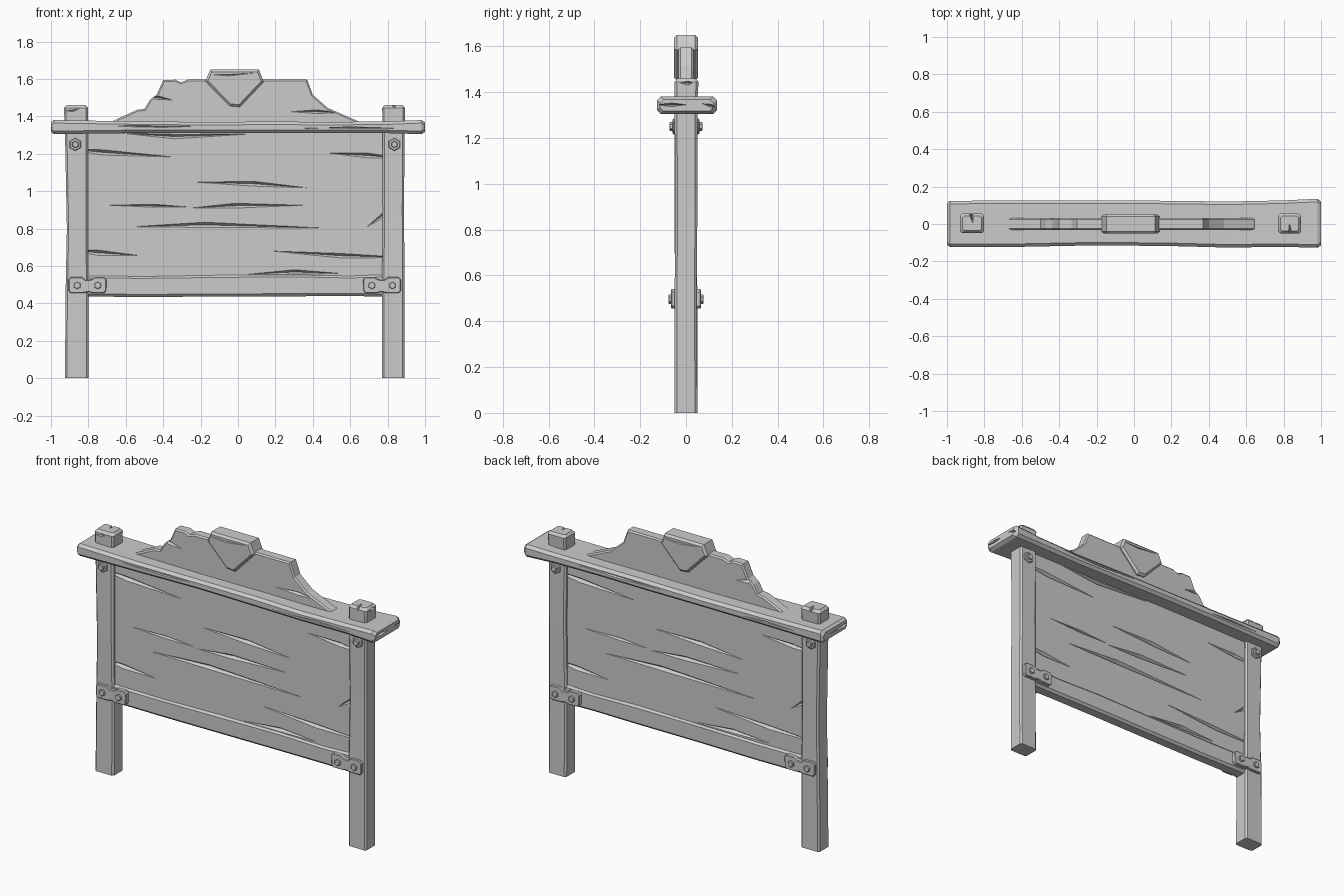
import bpy, bmesh
from mathutils import Vector as V

CX = -0.017  # centre of the two-fold symmetry of front and back details


def finish(name, bm):
    bmesh.ops.recalc_face_normals(bm, faces=bm.faces)
    me = bpy.data.meshes.new(name)
    bm.to_mesh(me)
    bm.free()
    ob = bpy.data.objects.new(name, me)
    bpy.context.collection.objects.link(ob)
    return ob


def loft(name, axis, stations, c):
    """Chamfered timber through stations (t, a0, a1, b0, b1)."""
    bm = bmesh.new()
    rings = []
    for t, a0, a1, b0, b1 in stations:
        pts = [(a0 + c, b0), (a1 - c, b0), (a1, b0 + c), (a1, b1 - c),
               (a1 - c, b1), (a0 + c, b1), (a0, b1 - c), (a0, b0 + c)]
        rings.append([bm.verts.new((t, a, b) if axis == 'x' else (a, b, t)) for a, b in pts])
    for r, s in zip(rings, rings[1:]):
        for i in range(8):
            j = (i + 1) % 8
            bm.faces.new((r[i], r[j], s[j], s[i]))
    bm.faces.new(rings[0])
    bm.faces.new(rings[-1])
    return finish(name, bm)


def plate(name, pts, y0, y1, bevel):
    """Extrude an x,z outline along y and chamfer the rim of both faces."""
    bm = bmesh.new()
    f = bm.faces.new([bm.verts.new((x, y0, z)) for x, z in pts])
    ext = bmesh.ops.extrude_face_region(bm, geom=[f])
    bmesh.ops.translate(bm, vec=(0, y1 - y0, 0),
                        verts=[g for g in ext['geom'] if isinstance(g, bmesh.types.BMVert)])
    if bevel:
        rim = [e for e in bm.edges if abs(e.verts[0].co.y - e.verts[1].co.y) < 1e-6]
        bmesh.ops.bevel(bm, geom=rim, offset=bevel, segments=1, affect='EDGES')
    return finish(name, bm)


def carve(ob, wedges):
    """Cut tapering splits (start, end, middle, half width, depth) into a part."""
    bm = bmesh.new()
    for a, b, m, w, d in wedges:
        a, b, m, w, d = map(V, (a, b, m, w, d))
        p, q = bm.verts.new(a), bm.verts.new(b)
        ring = [bm.verts.new(m + o) for o in (w, d, -w, -d)]
        part = []
        for i in range(4):
            j = (i + 1) % 4
            part += [bm.faces.new((p, ring[i], ring[j])), bm.faces.new((q, ring[j], ring[i]))]
    cutter = finish("split_cutter", bm)
    cutter.hide_render = True
    mod = ob.modifiers.new("splits", 'BOOLEAN')
    mod.operation, mod.solver, mod.object = 'DIFFERENCE', 'EXACT', cutter
    mod.use_self = True
    dg = bpy.context.evaluated_depsgraph_get()
    me = bpy.data.meshes.new_from_object(ob.evaluated_get(dg))
    ob.modifiers.clear()
    ob.data = me
    bpy.data.objects.remove(cutter)


def both_sides(splits, y, depth):
    """Splits (x0, z0, xm, zm, x1, z1, half height) on the front, turned for the back."""
    out = []
    for s in (-1, 1):
        fx = (lambda x: x) if s < 0 else (lambda x: 2 * CX - x)
        for x0, z0, xm, zm, x1, z1, h in splits:
            out.append(((fx(x0), s * y, z0), (fx(x1), s * y, z1), (fx(xm), s * y, zm),
                        (0, 0, h), (0, -s * depth, 0)))
    return out


# posts
left = loft("left_post", 'z', [
    (0, -.925, -.80, -.05, .05), (.45, -.922, -.80, -.047, .05), (.8, -.915, -.803, -.05, .047),
    (1.31, -.925, -.803, -.05, .048), (1.37, -.928, -.803, -.048, .05),
    (1.445, -.93, -.802, -.048, .055), (1.46, -.917, -.815, -.036, .043)], .01)
right = loft("right_post", 'z', [
    (0, .77, .89, -.05, .05), (.5, .77, .89, -.05, .046), (.9, .774, .888, -.046, .05),
    (1.31, .772, .89, -.05, .05), (1.37, .772, .892, -.05, .05),
    (1.445, .771, .893, -.05, .055), (1.46, .783, .88, -.038, .043)], .01)
carve(left, [((-.88, .06, 1.465), (-.86, 0, 1.465), (-.87, .05, 1.465), (.012, 0, 0), (0, 0, -.05)),
             ((-.94, -.05, 1.43), (-.84, -.05, 1.445), (-.88, -.05, 1.43), (0, 0, .006), (0, .012, 0))])
carve(right, [((.84, -.06, 1.465), (.83, .01, 1.465), (.835, -.045, 1.465), (.01, 0, 0), (0, 0, -.04)),
              ((.895, -.03, 1.44), (.895, .03, 1.44), (.895, .01, 1.44), (0, 0, .01), (-.02, 0, 0))])

# wide cap beam
beam = loft("cap_beam", 'x', [
    (-1, -.112, .112, 1.317, 1.368), (-.985, -.122, .124, 1.305, 1.38),
    (-.6, -.122, .125, 1.31, 1.374), (-.2, -.114, .126, 1.312, 1.37),
    (.2, -.118, .124, 1.31, 1.372), (.5, -.126, .12, 1.31, 1.37),
    (.8, -.122, .126, 1.31, 1.373), (.98, -.127, .135, 1.305, 1.38),
    (1, -.114, .12, 1.317, 1.368)], .016)
carve(beam, [((1, -.14, 1.345), (1, .0, 1.345), (1, -.06, 1.345), (0, 0, .008), (-.025, 0, 0)),
             ((1, .07, 1.35), (1, .14, 1.33), (1, .11, 1.34), (0, 0, .007), (-.02, 0, 0)),
             ((-1, -.14, 1.34), (-1, .06, 1.345), (-1, -.08, 1.34), (0, 0, .008), (.025, 0, 0))]
      + both_sides([(-.75, 1.35, -.4, 1.345, .05, 1.35, .006),
                    (.3, 1.335, .6, 1.34, .9, 1.335, .006)], .121, .01))

# main board
board = loft("main_board", 'x', [(-.83, -.03, .03, .5, 1.33), (.8, -.03, .03, .5, 1.33)], .002)
carve(board, both_sides([
    (-.95, 1.23, -.72, 1.207, -.35, 1.183, .014), (.49, 1.203, .7, 1.19, .88, 1.175, .013),
    (-.22, 1.048, .08, 1.04, .37, 1.018, .013), (-.69, .925, -.45, .922, -.27, .916, .008),
    (-.25, .91, -.02, .922, .35, .925, .013), (-.56, .81, -.18, .82, .46, .803, .014),
    (-.95, .69, -.74, .67, -.53, .656, .014), (.18, .68, .55, .655, .9, .645, .012),
    (.69, .81, .76, .86, .85, .95, .012), (-.62, 1.31, -.34, 1.292, .05, 1.305, .012),
    (.05, .555, .3, .568, .55, .56, .012)], .03, .018))

# bottom rail
rail = loft("bottom_rail", 'x', [
    (-.82, -.042, .042, .437, .55), (-.5, -.04, .041, .434, .548), (-.1, -.042, .04, .437, .553),
    (.3, -.04, .042, .438, .556), (.6, -.041, .04, .439, .55), (.79, -.042, .042, .437, .556)], .014)

# shaped crest
crest = plate("crest_board", [
    (-.70, 1.36), (-.67, 1.375), (-.54, 1.435), (-.50, 1.44), (-.47, 1.49), (-.435, 1.515),
    (-.40, 1.594), (-.335, 1.596), (-.305, 1.582), (-.27, 1.596), (.37, 1.596), (.40, 1.515),
    (.48, 1.445), (.64, 1.375), (.66, 1.36)], -.033, .033, .008)
carve(crest, [((x0, s * .033, z0), (x1, s * .033, z1), (xm, s * .033, zm), (0, 0, h), (0, -s * .018, 0))
              for s in (-1, 1) for x0, z0, xm, zm, x1, z1, h in
              [(-.5, 1.51, -.43, 1.5, -.35, 1.488, .01), (.28, 1.425, .42, 1.425, .54, 1.42, .01)]])

# keystone on the crest
key = plate("keystone", [(-.175, 1.588), (-.148, 1.65), (.112, 1.65), (.138, 1.585),
                         (.01, 1.45), (-.045, 1.455)], -.052, .052, .012)
carve(key, both_sides([(-.16, 1.625, -.05, 1.62, .09, 1.632, .004)], .052, .008))


# bolts and corner plates, front and back
def hexagon(x, z, r):
    return [(x + r * a, z + r * b) for a, b in
            ((0, 1), (.866, .5), (.866, -.5), (0, -1), (-.866, -.5), (-.866, .5))]


outline = [(-.1, .03), (-.087, .043), (-.03, .043), (-.01, .028), (.02, .03), (.04, .043),
           (.09, .043), (.102, .03), (.1, -.03), (.088, -.042), (.03, -.042), (.005, -.036),
           (-.025, -.042), (-.088, -.042), (-.1, -.03)]
for s, side in ((-1, "front"), (1, "back")):
    for label, px, sx in (("left", -.805, 1), ("right", CX * 2 + .805, -1)):
        tag = f"{side}_{label}"
        plate(f"{tag}_corner_plate", [(px + sx * x, .497 + z) for x, z in outline],
              s * .035, s * .066, .004)
        for n, dx in enumerate((-.055, .055)):
            plate(f"{tag}_plate_bolt_{n + 1}", hexagon(px + dx, .496, .02), s * .06, s * .077, .003)
        bx = px - sx * .065
        plate(f"{tag}_washer", hexagon(bx, 1.25, .035), s * .04, s * .058, .004)
        plate(f"{tag}_upper_bolt", hexagon(bx, 1.25, .019), s * .05, s * .073, .003)
